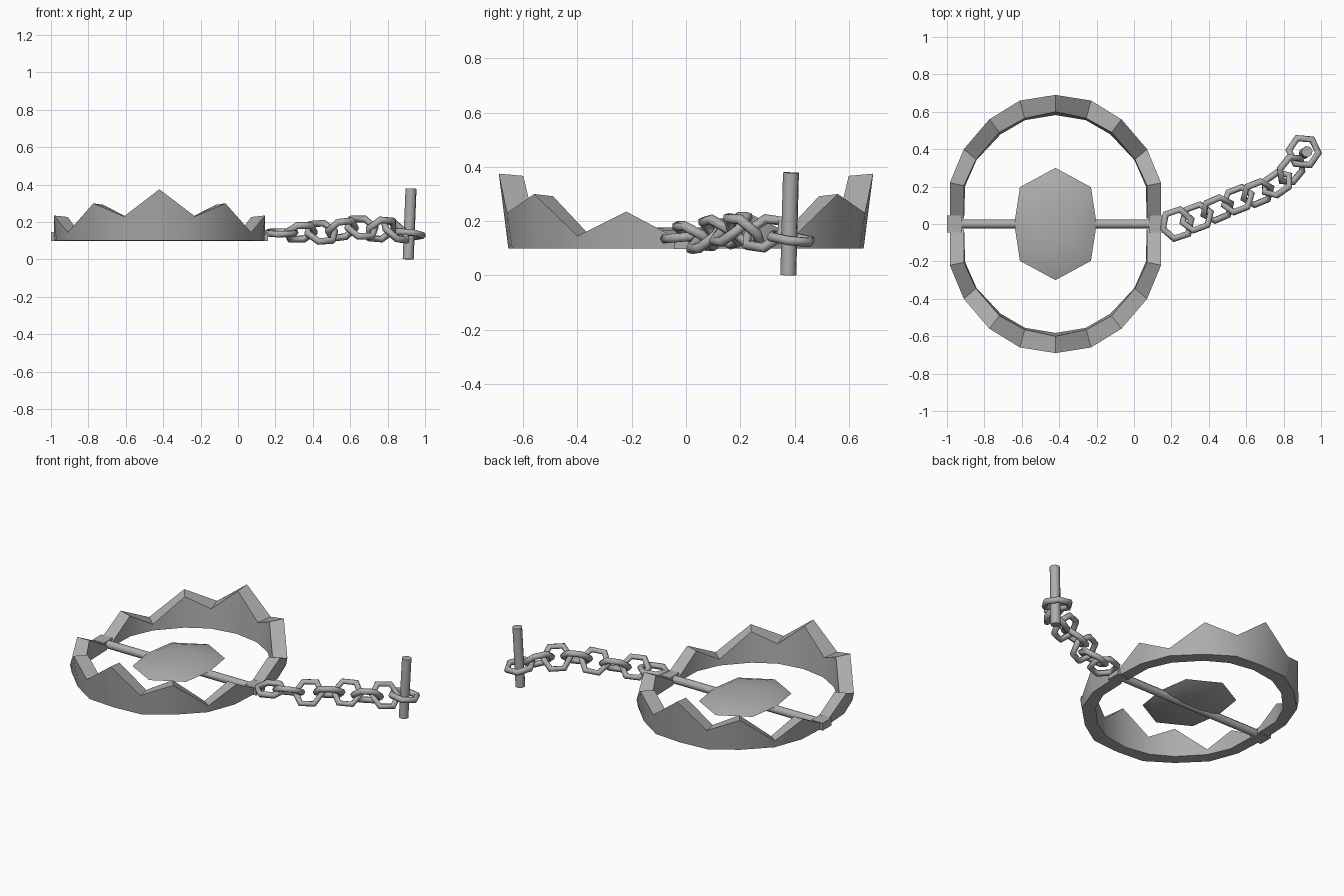
import bpy, bmesh, math
from mathutils import Vector, Matrix

if "Cube" in bpy.data.objects:
    bpy.data.objects.remove(bpy.data.objects["Cube"])

steel = bpy.data.materials.new("steel_grey")
steel.diffuse_color = (0.42, 0.42, 0.42, 1)
steel.use_nodes = True
steel.node_tree.nodes["Principled BSDF"].inputs["Base Color"].default_value = steel.diffuse_color
CX = -0.42  # centre of the trap


def finish(name, bm, angle=40):
    bmesh.ops.recalc_face_normals(bm, faces=bm.faces)
    me = bpy.data.meshes.new(name)
    bm.to_mesh(me)
    bm.free()
    ob = bpy.data.objects.new(name, me)
    bpy.context.collection.objects.link(ob)
    me.materials.append(steel)
    bpy.ops.object.select_all(action='DESELECT')
    ob.select_set(True)
    bpy.context.view_layer.objects.active = ob
    bpy.ops.object.shade_smooth_by_angle(angle=math.radians(angle))
    return ob


def skin(bm, rings, closed=False):
    """Join rings of points with quads; cap the ends when open."""
    vs = [[bm.verts.new(p) for p in r] for r in rings]
    n, m = len(vs), len(vs[0])
    for i in range(n if closed else n - 1):
        a, b = vs[i], vs[(i + 1) % n]
        for j in range(m):
            k = (j + 1) % m
            bm.faces.new((a[j], a[k], b[k], b[j]))
    if not closed:
        bm.faces.new(vs[0])
        bm.faces.new(vs[-1])


def rod(name, p, q, radius, sides):
    p, q = Vector(p), Vector(q)
    bm = bmesh.new()
    rot = (q - p).to_track_quat('Z', 'Y').to_matrix()
    ring = [rot @ Vector((radius * math.cos(t), radius * math.sin(t), 0))
            for t in (2 * math.pi * (i + .5) / sides for i in range(sides))]
    skin(bm, [[p + v for v in ring], [q + v for v in ring]])
    return finish(name, bm, 50)


# Toothed jaws: half outline as outer x, outer y, inner x, inner y, top z, flare
half = [
    (0.000, 0.69, 0.000, 0.600, 0.375, 0.035),
    (0.190, 0.66, 0.165, 0.565, 0.230, 0.020),
    (0.353, 0.56, 0.300, 0.490, 0.300, 0.025),
    (0.490, 0.40, 0.425, 0.345, 0.145, 0.008),
    (0.565, 0.22, 0.490, 0.205, 0.235, 0.015),
    (0.565, 0.03, 0.490, 0.030, 0.135, 0.004),
]


def section(row, sx, sy):
    ox, oy, ix, iy, z, f = row
    d = Vector((ox, oy)).normalized()
    pts = [(ox - d.x * f, oy - d.y * f, 0.10), (ox, oy, z),
           (ix, iy, z - 0.008), (ix - d.x * f * .5, iy - d.y * f * .5, 0.10)]
    return [(CX + sx * x, sy * y, zz) for x, y, zz in pts]


for name, sy in (("back_jaw", 1), ("front_jaw", -1)):
    bm = bmesh.new()
    skin(bm, [section(r, -1, sy) for r in reversed(half)]
         + [section(r, 1, sy) for r in half[1:]])
    finish(name, bm)

# Hinge blocks and the bar between them
for name, sx in (("left_hinge", -1), ("right_hinge", 1)):
    bm = bmesh.new()
    bmesh.ops.create_cube(bm, size=1, matrix=Matrix.Translation((CX + sx * 0.54, 0, 0.122))
                          @ Matrix.Diagonal((0.08, 0.09, 0.048, 1)))
    finish(name, bm)
rod("cross_bar", (CX - 0.54, 0, 0.121), (CX + 0.54, 0, 0.121), 0.025, 8)

# Trigger pan: shallow eight-sided lens
outline = [(0.22, 0), (0.19, 0.197), (0, 0.30), (-0.19, 0.197),
           (-0.22, 0), (-0.19, -0.197), (0, -0.30), (0.19, -0.197)]
bm = bmesh.new()
skin(bm, [[(CX + s * x, s * y, z) for x, y in outline]
          for s, z in ((0.35, 0.107), (0.75, 0.117), (1, 0.14), (0.75, 0.165), (0.35, 0.177))])
finish("trigger_pan", bm, 60)

# Chain: hexagonal links, each rolled about the chain direction
links = [((0.230, 0.000, 0.142), 5), ((0.335, 0.035, 0.145), -32),
         ((0.445, 0.080, 0.145), 42), ((0.555, 0.130, 0.160), -38),
         ((0.660, 0.165, 0.170), 42), ((0.765, 0.215, 0.160), -45),
         ((0.840, 0.290, 0.155), 45), ((0.907, 0.387, 0.135), 0)]
for i, (c, roll) in enumerate(links):
    a = Vector(links[max(i - 1, 0)][0])
    b = Vector(links[min(i + 1, len(links) - 1)][0])
    x = (b - a).normalized()
    y = Vector((0, 0, 1)).cross(x).normalized()
    rot = Matrix((x, y, x.cross(y))).transposed() @ Matrix.Rotation(math.radians(roll), 3, 'X')
    rings = []
    for k in range(6):
        t = k * math.pi / 3
        out = Vector((math.cos(t), math.sin(t), 0))
        rings.append([Vector(c) + rot @ (out * (0.080 + 0.019 * math.cos(u))
                                         + Vector((0, 0, 0.019 * math.sin(u))))
                      for u in (j * math.pi / 3 for j in range(6))])
    bm = bmesh.new()
    skin(bm, rings, closed=True)
    finish(f"chain_link_{i + 1}", bm, 65)

# Ground stake through the last link
rod("stake", (0.91, 0.377, 0.001), (0.925, 0.387, 0.379), 0.03, 8)
